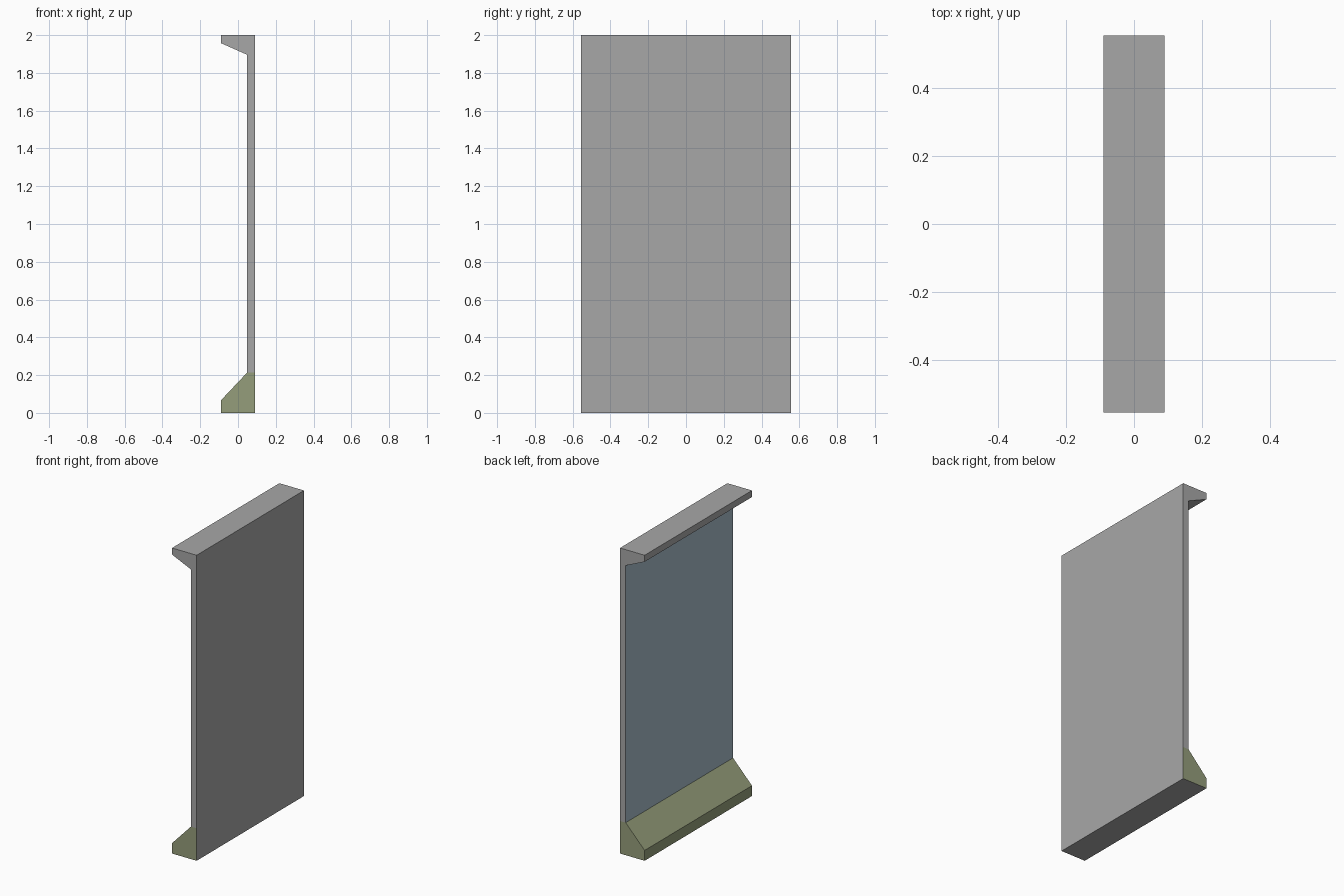
import bpy, bmesh

if "Cube" in bpy.data.objects:
    bpy.data.objects.remove(bpy.data.objects["Cube"])

HALF = 0.555          # half length along y
SEAM = 0.213          # height where the base meets the panel
INNER, OUT = 0.048, 0.089


def material(name, rgb):
    m = bpy.data.materials.new(name)
    lin = [((c / 255 + 0.055) / 1.055) ** 2.4 for c in rgb]
    m.diffuse_color = (*lin, 1)
    m.use_nodes = True
    m.node_tree.nodes["Principled BSDF"].inputs["Base Color"].default_value = m.diffuse_color
    return m


grey = material("grey", (167, 167, 167))
blue = material("blue grey", (167, 188, 202))
green = material("olive green", (149, 158, 123))


def extrude_profile(name, points, mats, rule):
    """Extrude an xz profile along y, colour by rule, leave the seam open."""
    bm = bmesh.new()
    face = bm.faces.new([bm.verts.new((x, -HALF, z)) for x, z in points])
    ext = bmesh.ops.extrude_face_region(bm, geom=[face], use_keep_orig=True)
    moved = [g for g in ext["geom"] if isinstance(g, bmesh.types.BMVert)]
    bmesh.ops.translate(bm, verts=moved, vec=(0, 2 * HALF, 0))
    bmesh.ops.recalc_face_normals(bm, faces=bm.faces)
    bm.normal_update()
    for f in bm.faces:
        f.material_index = rule(f)
    seam = [f for f in bm.faces if all(abs(v.co.z - SEAM) < 1e-4 for v in f.verts)]
    bmesh.ops.delete(bm, geom=seam, context='FACES_ONLY')
    me = bpy.data.meshes.new(name)
    bm.to_mesh(me)
    bm.free()
    for m in mats:
        me.materials.append(m)
    ob = bpy.data.objects.new(name, me)
    bpy.context.collection.objects.link(ob)
    return ob


# Upright panel with overhanging top lip; inner face is blue grey
extrude_profile(
    "panel_with_top_lip",
    [(INNER, SEAM), (OUT, SEAM), (OUT, 2), (-OUT, 2), (-OUT, 1.957), (INNER, 1.896)],
    [grey, blue],
    lambda f: int(f.normal.x < -0.9 and f.calc_center_median().z < 1.8))

# Sloped base; back and underside are grey
extrude_profile(
    "sloped_base",
    [(-OUT, 0), (OUT, 0), (OUT, SEAM), (INNER, SEAM), (-OUT, 0.068)],
    [green, grey],
    lambda f: int(f.normal.x > 0.9 or f.normal.z < -0.9))
